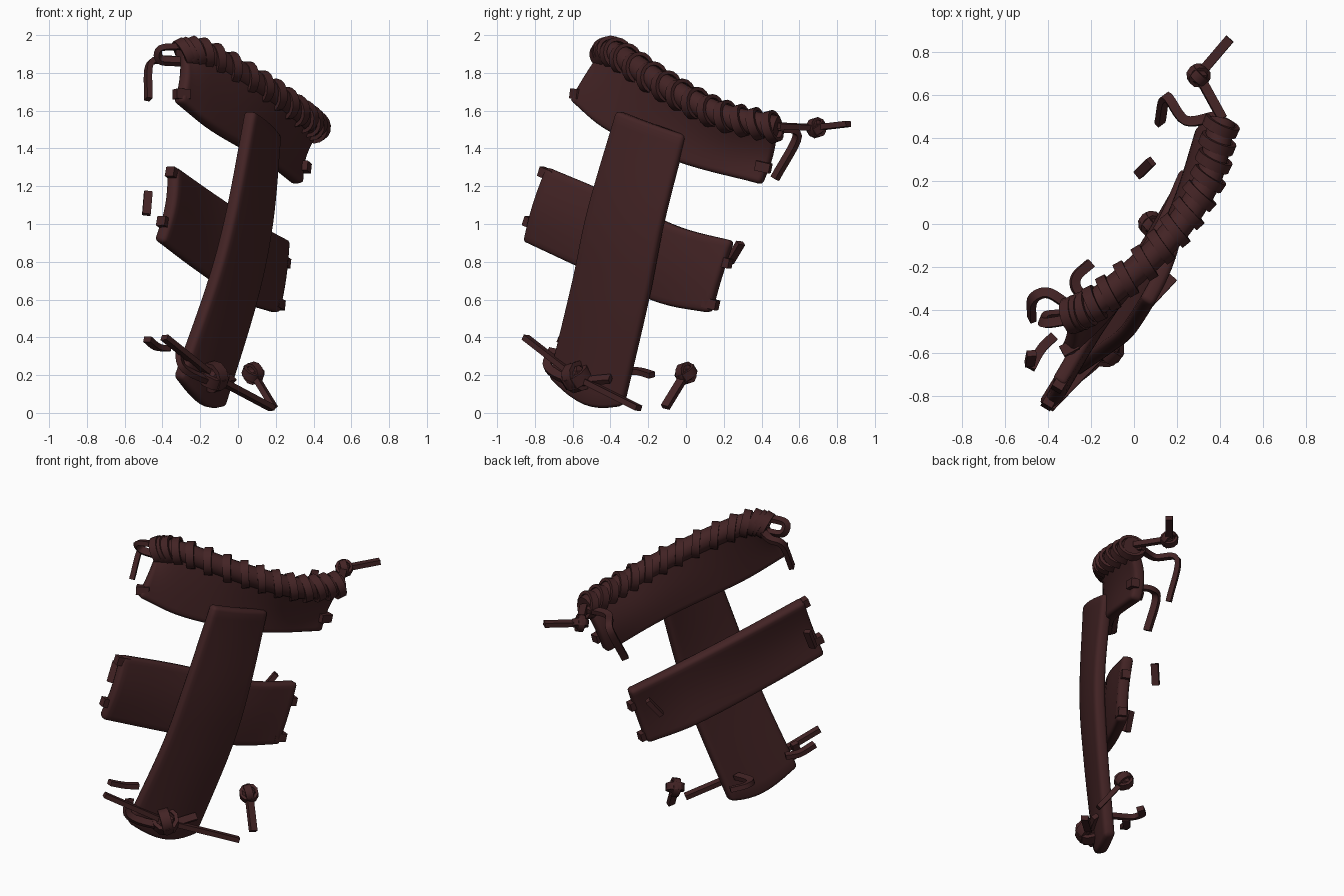
import bpy, bmesh, math
from mathutils import Vector, Matrix

if "Cube" in bpy.data.objects:
    bpy.data.objects.remove(bpy.data.objects["Cube"])

leather = bpy.data.materials.new("dark_brown_leather")
leather.diffuse_color = (0.056, 0.017, 0.018, 1)
leather.use_nodes = True
leather.node_tree.nodes["Principled BSDF"].inputs["Base Color"].default_value = leather.diffuse_color
OUT = Vector((0.87, -0.5, 0))          # outward side of the straps


def spline(pts, t):
    """Smooth point on a path, t in 0..1."""
    p = [Vector(q) for q in pts]
    p = [2 * p[0] - p[1]] + p + [2 * p[-1] - p[-2]]
    f = t * (len(pts) - 1)
    i = min(int(f), len(pts) - 2)
    f -= i
    a, b, c, d = p[i:i + 4]
    return 0.5 * (2 * b + (c - a) * f + (2 * a - 5 * b + 4 * c - d) * f * f
                  + (3 * b - a - 3 * c + d) * f ** 3)


def finish(bm, name, angle=40):
    bmesh.ops.recalc_face_normals(bm, faces=bm.faces)
    me = bpy.data.meshes.new(name)
    bm.to_mesh(me)
    bm.free()
    ob = bpy.data.objects.new(name, me)
    bpy.context.collection.objects.link(ob)
    me.materials.append(leather)
    bpy.ops.object.select_all(action='DESELECT')
    ob.select_set(True)
    bpy.context.view_layer.objects.active = ob
    bpy.ops.object.shade_smooth_by_angle(angle=math.radians(angle))
    return ob


def skin(bm, rings, closed):
    """Join neighbouring rings of vertices with quads."""
    k = len(rings[0])
    for i in range(len(rings) if closed else len(rings) - 1):
        r, s = rings[i], rings[(i + 1) % len(rings)]
        for j in range(k):
            bm.faces.new((r[j], r[(j + 1) % k], s[(j + 1) % k], s[j]))


def strap(name, rail_a, rail_b, bulge, thick, sag=0, nu=24, nv=10):
    """Thick leather sheet between two edge rails; bulge runs from start to end."""
    bm = bmesh.new()
    grid = []
    for i in range(nu + 1):
        t = i / nu
        a, b = spline(rail_a, t), spline(rail_b, t)
        push = OUT * (bulge[0] + (bulge[1] - bulge[0]) * t) - Vector((0, 0, sag * t ** 4))
        grid.append([bm.verts.new(a.lerp(b, j / nv) + push * math.sin(math.pi * j / nv))
                     for j in range(nv + 1)])
    for i in range(nu):
        for j in range(nv):
            bm.faces.new((grid[i][j], grid[i + 1][j], grid[i + 1][j + 1], grid[i][j + 1]))
    ob = finish(bm, name, 50)
    sol = ob.modifiers.new("thickness", 'SOLIDIFY')
    sol.thickness, sol.offset = thick, 0
    bev = ob.modifiers.new("worn_edges", 'BEVEL')
    bev.width, bev.segments, bev.limit_method = thick * 0.3, 2, 'ANGLE'
    bev.angle_limit = math.radians(50)


def sweep(name, pts, section, steps, angle=40):
    """Sweep a closed cross-section along a smooth path, with end caps."""
    bm = bmesh.new()
    rings, side = [], None
    for i in range(steps + 1):
        t = i / steps
        c = spline(pts, t)
        tan = (spline(pts, min(1, t + .01)) - spline(pts, max(0, t - .01))).normalized()
        if side is None:
            side = tan.cross(Vector((0.1, 0.2, 1)))
        side = (side - tan * side.dot(tan)).normalized()
        n = side.cross(tan)
        rings.append([bm.verts.new(c + side * x + n * y) for x, y in section])
    skin(bm, rings, False)
    bm.faces.new(rings[0])
    bm.faces.new(rings[-1])
    finish(bm, name, angle)


def tube(name, pts, r):
    turns = [a * math.pi / 6 for a in range(12)]
    sweep(name, pts, [(r * math.cos(a), r * math.sin(a)) for a in turns], 20, 50)


def cord(name, *pts, w=0.022, h=0.015):
    sweep(name, pts, [(-w, -h), (w, -h), (w, h), (-w, h)], 6 * (len(pts) - 1))


def band(name, c, axis, r, w, th, up=(0, 0, 1), n=16):
    """Flat leather band wrapped round an axis."""
    axis = axis.normalized()
    side = axis.cross(Vector(up)).normalized()
    top = side.cross(axis)
    bm = bmesh.new()
    rings = []
    for i in range(n):
        a = 2 * math.pi * i / n
        d = side * math.cos(a) + top * math.sin(a)
        rings.append([bm.verts.new(c + d * (r + k * th) + axis * w * s)
                      for k, s in ((0, -1), (1, -1), (1, 1), (0, 1))])
    skin(bm, rings, True)
    finish(bm, name)


def knot(name, c, r, *tails):
    """Small lump with two crossing bands and straight cords leaving it."""
    c = Vector(c)
    bm = bmesh.new()
    bmesh.ops.create_icosphere(bm, subdivisions=1, radius=r, matrix=Matrix.Translation(c))
    finish(bm, name + "_core", 20)
    for i, ax in enumerate(((1, 1, 0.3), (0.4, -0.6, 1))):
        band(f"{name}_band_{i}", c, Vector(ax), r * 0.82, r * 0.45, r * 0.35, (0.3, 1, 0.5), 10)
    for i, d in enumerate(tails):
        cord(f"{name}_tail_{i}", c, c + Vector(d))


def stubs(name, top, low, end, *fractions):
    """Short lace pegs poking out of one end of a strap."""
    a, b = Vector(top[end]), Vector(low[end])
    along = (a - Vector(top[1 if end == 0 else -2])).normalized()
    for v in fractions:
        p = a.lerp(b, v) + OUT * 0.01
        cord(f"{name}_stub_{v}", p - along * .05, p + along * .03, w=.026, h=.026)


# Long upright strap with a rounded lower end
left = [(.06, -.36, 1.6), (-.04, -.51, 1.08), (-.14, -.59, .7), (-.32, -.71, .19)]
right = [(.2, 0, 1.47), (.16, -.12, 1.0), (.08, -.2, .6), (-.09, -.33, .04)]
strap("upright_strap", left, right, (.018, .018), 0.07, sag=.07)

# Middle cross strap, lying behind the upright
mid_top = [(-.35, -.73, 1.3), (-.15, -.4, 1.16), (.11, -.05, .99), (.25, .25, .91)]
mid_low = [(-.42, -.85, .91), (-.22, -.53, .76), (.03, -.15, .59), (.2, .13, .53)]
strap("middle_strap", mid_top, mid_low, (.025, .01), 0.07)
stubs("middle_left", mid_top, mid_low, 0, .08, .75)
stubs("middle_right", mid_top, mid_low, -1, .3, .88)

# Upper strap with its rolled top edge
edge = [(-.3, -.43, 1.9), (-.17, -.36, 1.895), (.12, -.11, 1.73), (.33, .18, 1.58), (.41, .48, 1.51)]
hem = [(-.32, -.6, 1.65), (-.12, -.4, 1.49), (.15, -.04, 1.33), (.32, .4, 1.21)]
strap("upper_strap", edge, hem, (.018, -.035), 0.07)
stubs("upper_left", edge, hem, 0, .85)
stubs("upper_right", edge, hem, -1, .7)
tube("rolled_top_edge", edge, .064)

# Slanted lacing round the roll
LOOPS = 15
for i in range(LOOPS):
    t = 0.03 + 0.95 * i / (LOOPS - 1)
    axis = (spline(edge, min(1, t + .02)) - spline(edge, t - .02)).normalized()
    band(f"lacing_loop_{i}", spline(edge, t), axis + OUT * .2 + Vector((0, 0, .45)), .066, .024, .02)

# Knots with their straight tails
knot("upper_right_knot", (.3, .69, 1.51), .046, (.145, .17, .02), (.11, -.2, .01))
knot("lower_knot", (-.13, -.58, .19), .07, (-.26, -.27, .21), (.31, .33, -.165))
knot("detached_knot", (.08, 0, .21), .05, (.11, -.11, -.18))

# Loose curling cords
cord("upper_left_cord", (-.3, -.38, 1.87), (-.4, -.32, 1.87), (-.47, -.35, 1.84), (-.475, -.44, 1.66))
cord("upper_left_loop", (-.28, -.44, 1.94), (-.41, -.46, 1.93), (-.41, -.43, 1.87), (-.3, -.42, 1.86))
cord("upper_right_hanging_cord", (.38, .5, 1.51), (.24, .48, 1.5), (.15, .59, 1.47), (.12, .47, 1.24))
cord("lower_side_cord", (-.48, -.67, .39), (-.43, -.58, .35), (-.37, -.52, .34))
cord("lower_wrap", (-.31, -.7, .34), (-.29, -.73, .24), (-.14, -.6, .17), (-.03, -.4, .18))
cord("lower_back_cord", (-.12, -.36, .2), (-.25, -.32, .22), (-.27, -.25, .22), (-.2, -.18, .2))
cord("middle_right_cord", (.02, .23, .8), (.08, .29, .9))
cord("middle_left_cord", (-.485, -.65, 1.05), (-.475, -.6, 1.17))
